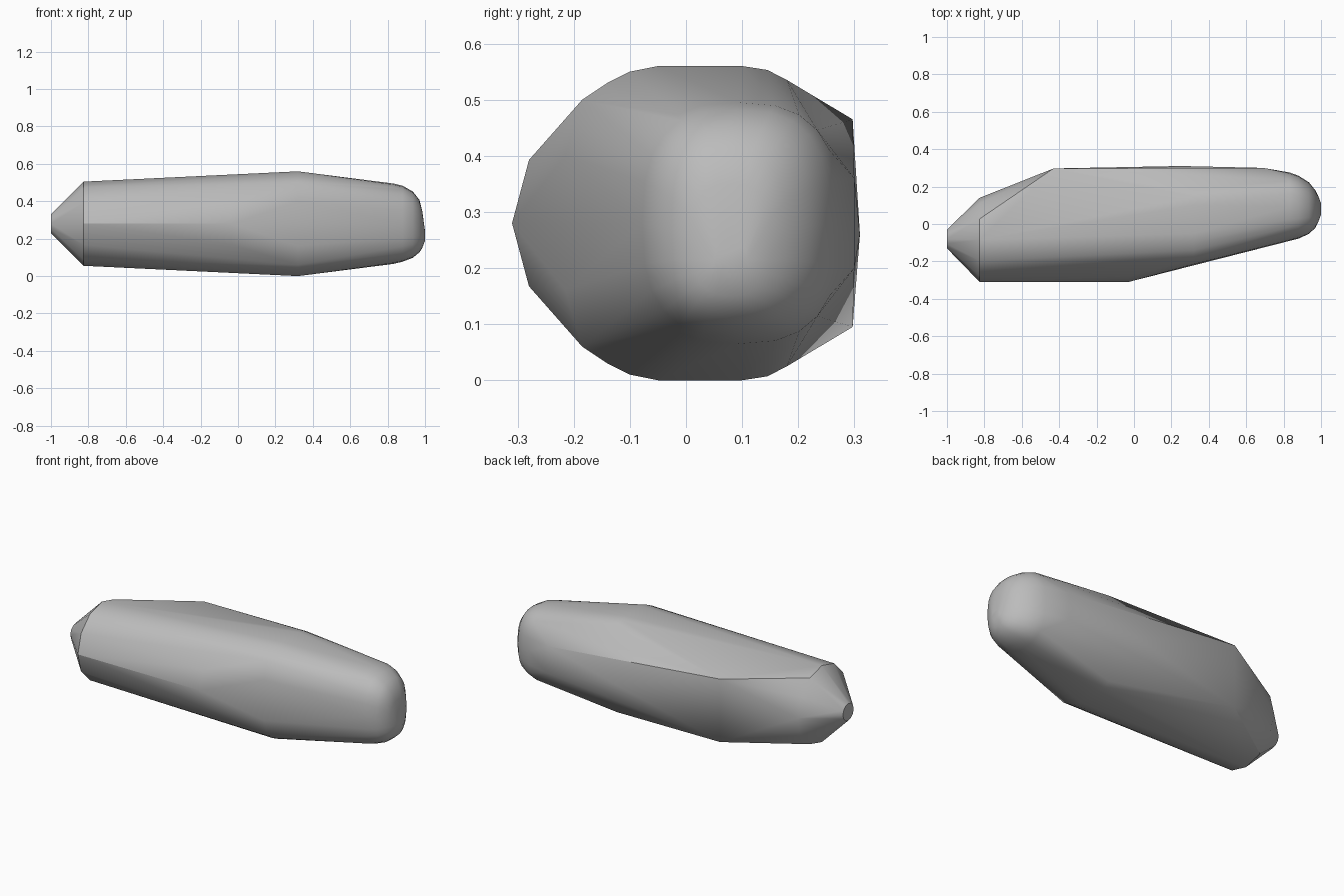
import bpy
import bmesh
from math import sin, cos, tau, copysign

if "Cube" in bpy.data.objects:
    bpy.data.objects.remove(bpy.data.objects["Cube"], do_unlink=True)

MID = 0.28  # height of the symmetry plane

grey = bpy.data.materials.new("plain grey")
grey.use_nodes = True
grey.diffuse_color = (0.5, 0.5, 0.5, 1)
grey.node_tree.nodes["Principled BSDF"].inputs["Base Color"].default_value = (0.5, 0.5, 0.5, 1)


def ring(x, y, z, ry, rz, count=12, power=1.0):
    """Rounded cross-section facing along x; a lower power is boxier."""
    points = []
    for i in range(count):
        c, s = cos(tau * i / count), sin(tau * i / count)
        points.append((x, y + ry * copysign(abs(c) ** power, c),
                       z + rz * copysign(abs(s) ** power, s)))
    return points


def mirrored(x, half):
    """Cross-section points (y, height above mid) repeated below."""
    return [(x, y, MID + sign * h) for y, h in half for sign in (1, -1)]


# Tail cone and twelve-sided tail barrel
points = ring(-1, -0.08, MID, 0.05, 0.05)
for x in (-0.825, -0.03):
    points += ring(x, -0.085, MID, 0.225, 0.225)

# Widest section, with flat top and bottom
points += mirrored(0.32, [(-0.215, 0.12), (-0.185, 0.22), (-0.14, 0.25), (-0.1, 0.27),
                          (-0.05, 0.28), (0.1, 0.28), (0.145, 0.273), (0.18, 0.255)])

# Broad, slightly bowed back panel
points += mirrored(-0.43, [(0.297, 0.185)])
points += mirrored(0.69, [(0.3, 0.08)])
points.append((0.25, 0.31, 0.26))

# Rounded nose
for x, y, z, ry, rz in [(0.83, 0.093, 0.28, 0.183, 0.215),
                        (0.88, 0.09, 0.28, 0.168, 0.203),
                        (0.935, 0.085, 0.275, 0.138, 0.177),
                        (0.97, 0.08, 0.267, 0.1, 0.14),
                        (0.985, 0.08, 0.25, 0.07, 0.1),
                        (1.0, 0.08, 0.215, 0.03, 0.025)]:
    points += ring(x, y, z, ry, rz, 24, 0.75)

# Stretch one convex skin over all the sections
bm = bmesh.new()
for p in points:
    bm.verts.new(p)
hull = bmesh.ops.convex_hull(bm, input=bm.verts[:])
spare = {g for g in hull["geom_interior"] + hull["geom_unused"] if isinstance(g, bmesh.types.BMVert)}
bmesh.ops.delete(bm, geom=[v for v in spare if v.is_valid], context="VERTS")
bmesh.ops.dissolve_limit(bm, angle_limit=0.01, verts=bm.verts[:], edges=bm.edges[:])
bmesh.ops.recalc_face_normals(bm, faces=bm.faces[:])
mesh = bpy.data.meshes.new("body_shell")
bm.to_mesh(mesh)
bm.free()
mesh.materials.append(grey)

body = bpy.data.objects.new("body_shell", mesh)
bpy.context.collection.objects.link(body)
bpy.ops.object.select_all(action="DESELECT")
body.select_set(True)
bpy.context.view_layer.objects.active = body
bpy.ops.object.shade_smooth_by_angle(angle=0.5)
